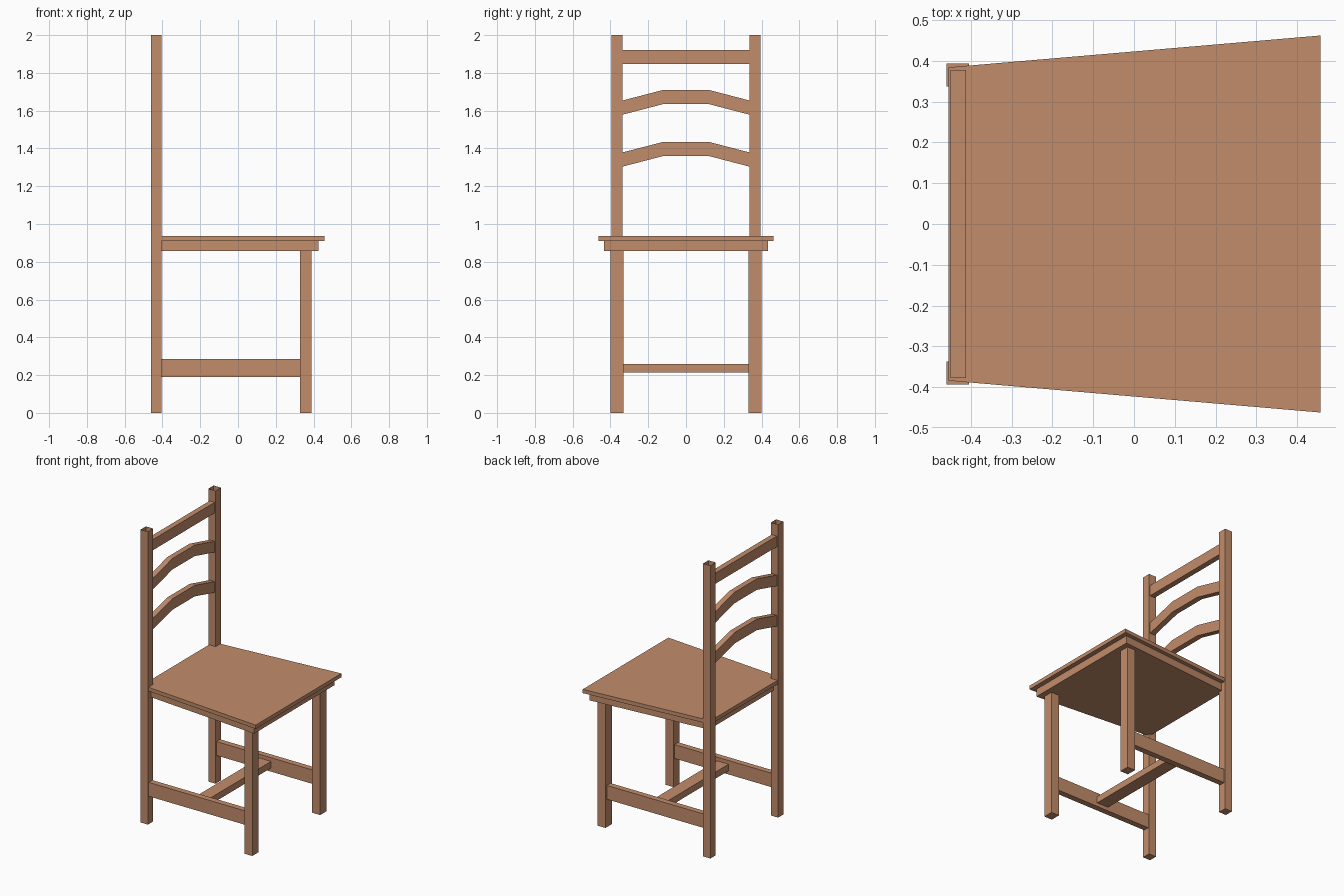
import bpy
import bmesh

if "Cube" in bpy.data.objects:
    bpy.data.objects.remove(bpy.data.objects["Cube"])

wood = bpy.data.materials.new("warm_wood")
wood.diffuse_color = (0.54, 0.265, 0.145, 1)
wood.use_nodes = True
wood.node_tree.nodes["Principled BSDF"].inputs["Base Color"].default_value = wood.diffuse_color


def prism(name, outline, axis, lo, hi, open_top=False):
    """Extrude a 2D outline along x (outline is y,z) or z (outline is x,y)."""
    bm = bmesh.new()
    place = (lambda p, d: (d, p[0], p[1])) if axis == 'x' else (lambda p, d: (p[0], p[1], d))
    a = [bm.verts.new(place(p, lo)) for p in outline]
    b = [bm.verts.new(place(p, hi)) for p in outline]
    n = len(outline)
    bm.faces.new(a[::-1])
    top = bm.faces.new(b)
    for i in range(n):
        j = (i + 1) % n
        bm.faces.new((a[i], a[j], b[j], b[i]))
    bmesh.ops.recalc_face_normals(bm, faces=bm.faces)
    if open_top:
        bmesh.ops.delete(bm, geom=[top], context='FACES_ONLY')
    mesh = bpy.data.meshes.new(name)
    bm.to_mesh(mesh)
    bm.free()
    mesh.materials.append(wood)
    obj = bpy.data.objects.new(name, mesh)
    bpy.context.collection.objects.link(obj)


def box(name, x0, x1, y0, y1, z0, z1, open_top=False):
    prism(name, [(x0, y0), (x1, y0), (x1, y1), (x0, y1)], 'z', z0, z1, open_top)


def trapezoid(xb, yb, xf, yf):
    return [(xb, -yb), (xf, -yf), (xf, yf), (xb, yb)]


# Tapered seat board and the smaller frame below it
prism("seat", trapezoid(-0.455, 0.384, 0.457, 0.462), 'z', 0.91, 0.936)
prism("seat_frame", trapezoid(-0.425, 0.36, 0.425, 0.433), 'z', 0.858, 0.91)

# Legs, back posts (open at the top) and side stretchers
for s, side in ((-1, "right"), (1, "left")):
    def pair(a, b):
        return sorted((s * a, s * b))
    box("back_post_" + side, -0.46, -0.405, *pair(0.337, 0.394), 0, 2, True)
    box("front_leg_" + side, 0.328, 0.388, *pair(0.332, 0.4), 0, 0.86)
    box("side_stretcher_" + side, -0.42, 0.34, *pair(0.345, 0.385), 0.19, 0.285)

# Cross stretcher between the side stretchers
box("cross_stretcher", -0.08, 0.008, -0.36, 0.36, 0.215, 0.26)

# Backrest: straight top rail and two arched slats
box("top_rail", -0.45, -0.412, -0.378, 0.378, 1.847, 1.92)
for i, z in enumerate((1.293, 1.568)):
    path = [(-0.378, z), (-0.12, z + 0.067), (0.12, z + 0.067), (0.378, z)]
    upper = [(y, h + 0.075) for y, h in reversed(path)]
    prism("arched_slat_%d" % (i + 1), path + upper, 'x', -0.45, -0.412)
